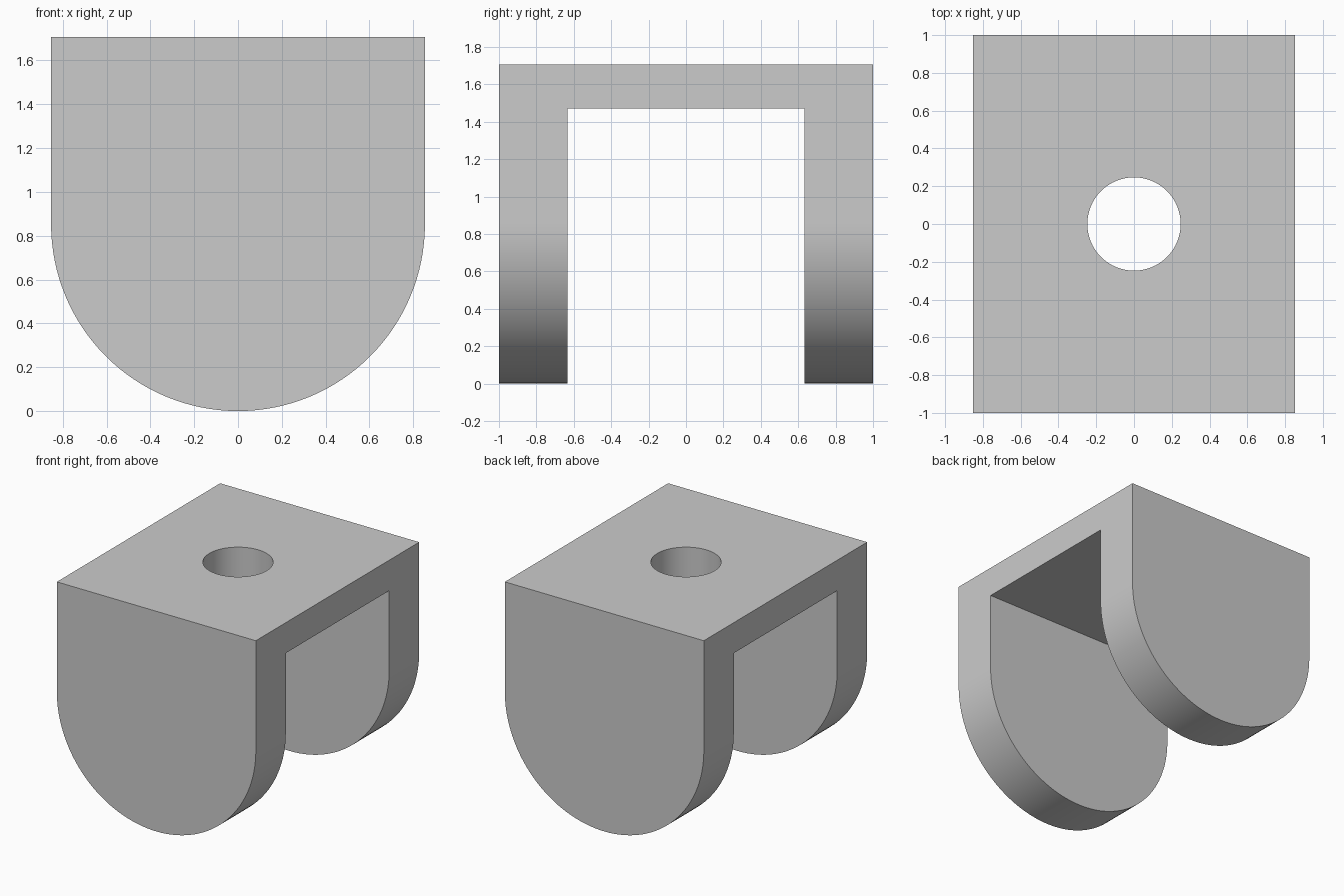
import bpy
import bmesh
from math import cos, sin, pi, radians

HALF_WIDTH = 0.853    # also the radius of the rounded cheeks
HALF_DEPTH = 1.0
HEIGHT = 1.706
INNER_HALF_DEPTH = 0.633
PLATE_UNDERSIDE = 1.47
HOLE_RADIUS = 0.247

cube = bpy.data.objects.get("Cube")
if cube:
    bpy.data.objects.remove(cube, do_unlink=True)

# Plain grey material
grey = bpy.data.materials.new("plain_grey")
grey.use_nodes = True
colour = (0.6, 0.6, 0.6, 1)
grey.diffuse_color = colour
grey.node_tree.nodes["Principled BSDF"].inputs["Base Color"].default_value = colour


def activate(obj):
    bpy.ops.object.select_all(action="DESELECT")
    obj.select_set(True)
    bpy.context.view_layer.objects.active = obj


def cut(target, cutter):
    """Subtract the cutter from the target and discard it."""
    cutter.hide_render = True
    activate(target)
    mod = target.modifiers.new("cut", "BOOLEAN")
    mod.operation = "DIFFERENCE"
    mod.solver = "EXACT"
    mod.object = cutter
    bpy.ops.object.modifier_apply(modifier=mod.name)
    bpy.data.objects.remove(cutter, do_unlink=True)


# Block with a round bottom, extruded from front to back
steps = 64
profile = [(HALF_WIDTH, HEIGHT), (-HALF_WIDTH, HEIGHT)]
for i in range(steps + 1):
    a = pi + pi * i / steps
    profile.append((HALF_WIDTH * cos(a), HALF_WIDTH * (1 + sin(a))))

bm = bmesh.new()
face = bm.faces.new([bm.verts.new((x, -HALF_DEPTH, z)) for x, z in profile])
extruded = bmesh.ops.extrude_face_region(bm, geom=[face], use_keep_orig=True)
verts = [g for g in extruded["geom"] if isinstance(g, bmesh.types.BMVert)]
bmesh.ops.translate(bm, verts=verts, vec=(0, 2 * HALF_DEPTH, 0))
bmesh.ops.recalc_face_normals(bm, faces=bm.faces)
mesh = bpy.data.meshes.new("clevis_bracket")
bm.to_mesh(mesh)
bm.free()
bracket = bpy.data.objects.new("clevis_bracket", mesh)
bpy.context.collection.objects.link(bracket)
mesh.materials.append(grey)

# Slot between the two cheeks
bpy.ops.mesh.primitive_cube_add(size=2, location=(0, 0, PLATE_UNDERSIDE - 1))
slot = bpy.context.object
slot.name = "slot_cutter"
slot.scale = (1, INNER_HALF_DEPTH, 1)
cut(bracket, slot)

# Bolt hole through the top plate
bpy.ops.mesh.primitive_cylinder_add(vertices=64, radius=HOLE_RADIUS, depth=1,
                                    location=(0, 0, HEIGHT))
hole = bpy.context.object
hole.name = "hole_cutter"
cut(bracket, hole)

# Smooth curves with crisp edges
for poly in bracket.data.polygons:
    poly.material_index = 0
activate(bracket)
bpy.ops.object.shade_smooth_by_angle(angle=radians(30))
